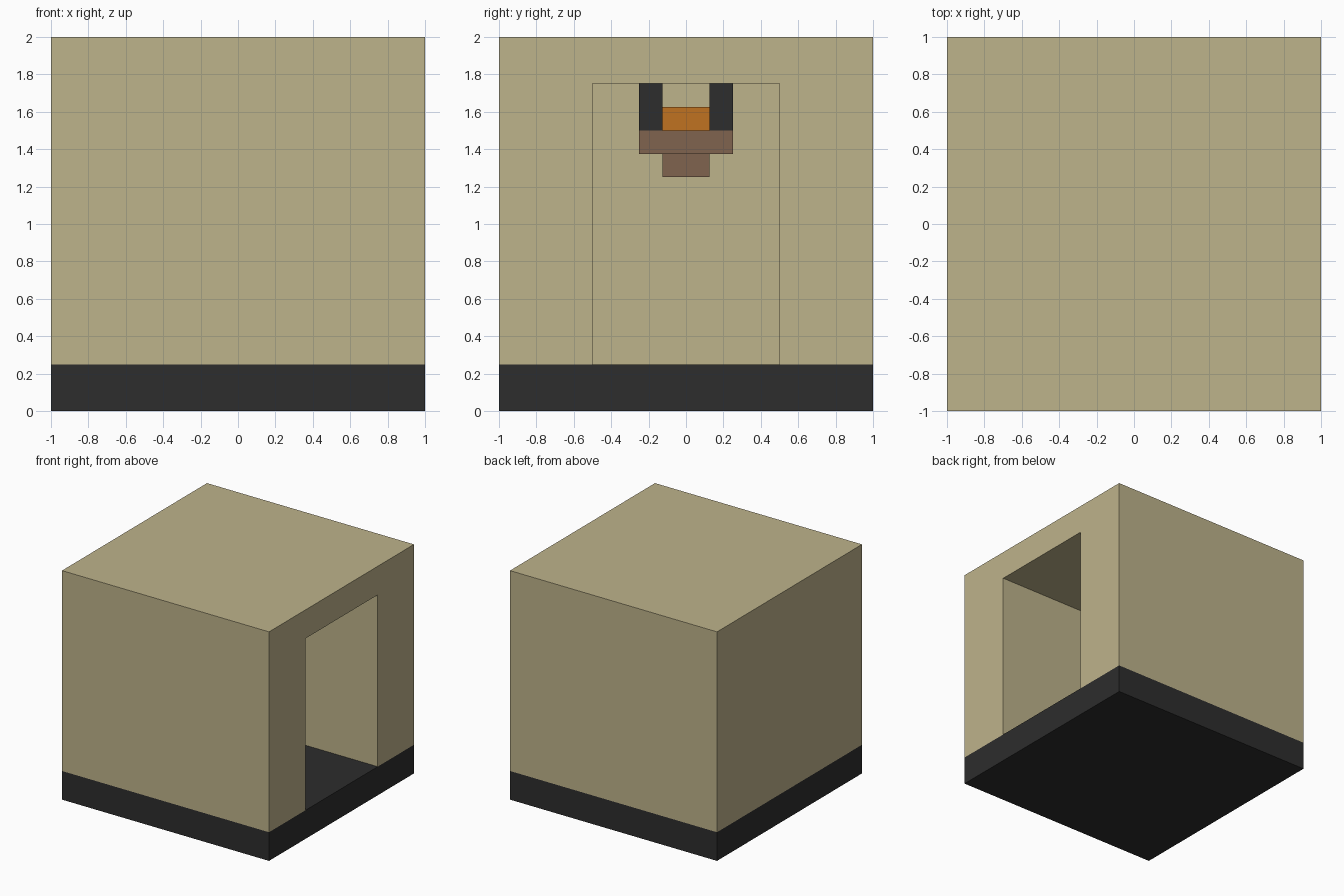
import bpy
import bmesh

cube = bpy.data.objects.get("Cube")
if cube:
    bpy.data.objects.remove(cube, do_unlink=True)


def material(name, rgb):
    """Flat material from an sRGB colour, stored as linear values."""
    linear = [(c / 255 / 12.92) if c < 11 else ((c / 255 + 0.055) / 1.055) ** 2.4 for c in rgb]
    mat = bpy.data.materials.new(name)
    mat.use_nodes = True
    mat.diffuse_color = (*linear, 1)
    bsdf = mat.node_tree.nodes["Principled BSDF"]
    bsdf.inputs["Base Color"].default_value = (*linear, 1)
    bsdf.inputs["Roughness"].default_value = 0.9
    return mat


sand = material("sand", (190, 179, 139))
charcoal = material("charcoal", (45, 45, 45))
brown = material("brown", (128, 100, 78))
orange = material("orange", (192, 114, 33))


def box(name, low, high, *mats):
    """Box between two opposite corners."""
    mesh = bpy.data.meshes.new(name)
    bm = bmesh.new()
    bmesh.ops.create_cube(bm, size=1)
    for v in bm.verts:
        v.co = [lo if c < 0 else hi for c, lo, hi in zip(v.co, low, high)]
    bm.to_mesh(mesh)
    bm.free()
    for mat in mats:
        mesh.materials.append(mat)
    obj = bpy.data.objects.new(name, mesh)
    bpy.context.collection.objects.link(obj)
    return obj


FLOOR, CEILING = 0.25, 1.75

# Block with a deep alcove opening on its left side
shell = box("shell", (-1, -1, 0), (1, 1, 2), sand, charcoal)
cutter = box("alcove_cutter", (-0.5, -0.5, FLOOR), (1.5, 0.5, CEILING), sand)
cutter.hide_render = True
cut = shell.modifiers.new("alcove", 'BOOLEAN')
cut.operation = 'DIFFERENCE'
cut.solver = 'EXACT'
cut.object = cutter
bpy.context.view_layer.objects.active = shell
bpy.ops.object.modifier_apply(modifier=cut.name)
bpy.data.objects.remove(cutter, do_unlink=True)

# Dark base band and alcove floor
bm = bmesh.new()
bm.from_mesh(shell.data)
bmesh.ops.bisect_plane(bm, geom=bm.verts[:] + bm.edges[:] + bm.faces[:],
                       plane_co=(0, 0, FLOOR), plane_no=(0, 0, 1), dist=0.0001)
for face in bm.faces:
    face.material_index = int(face.calc_center_median().z < FLOOR + 0.01)
bm.to_mesh(shell.data)
bm.free()

# Hanging brazier: stepped bowl, ember block and four hangers
box("bowl_foot", (-0.125, -0.125, 1.25), (0.125, 0.125, 1.375), brown)
box("bowl", (-0.25, -0.25, 1.375), (0.25, 0.25, 1.5), brown)
box("embers", (-0.125, -0.125, 1.5), (0.125, 0.125, 1.625), orange)
for x, x_name in ((-0.25, "right"), (0.125, "left")):
    for y, y_name in ((-0.25, "front"), (0.125, "back")):
        box(f"hanger_{y_name}_{x_name}", (x, y, 1.5), (x + 0.125, y + 0.125, CEILING), charcoal)
